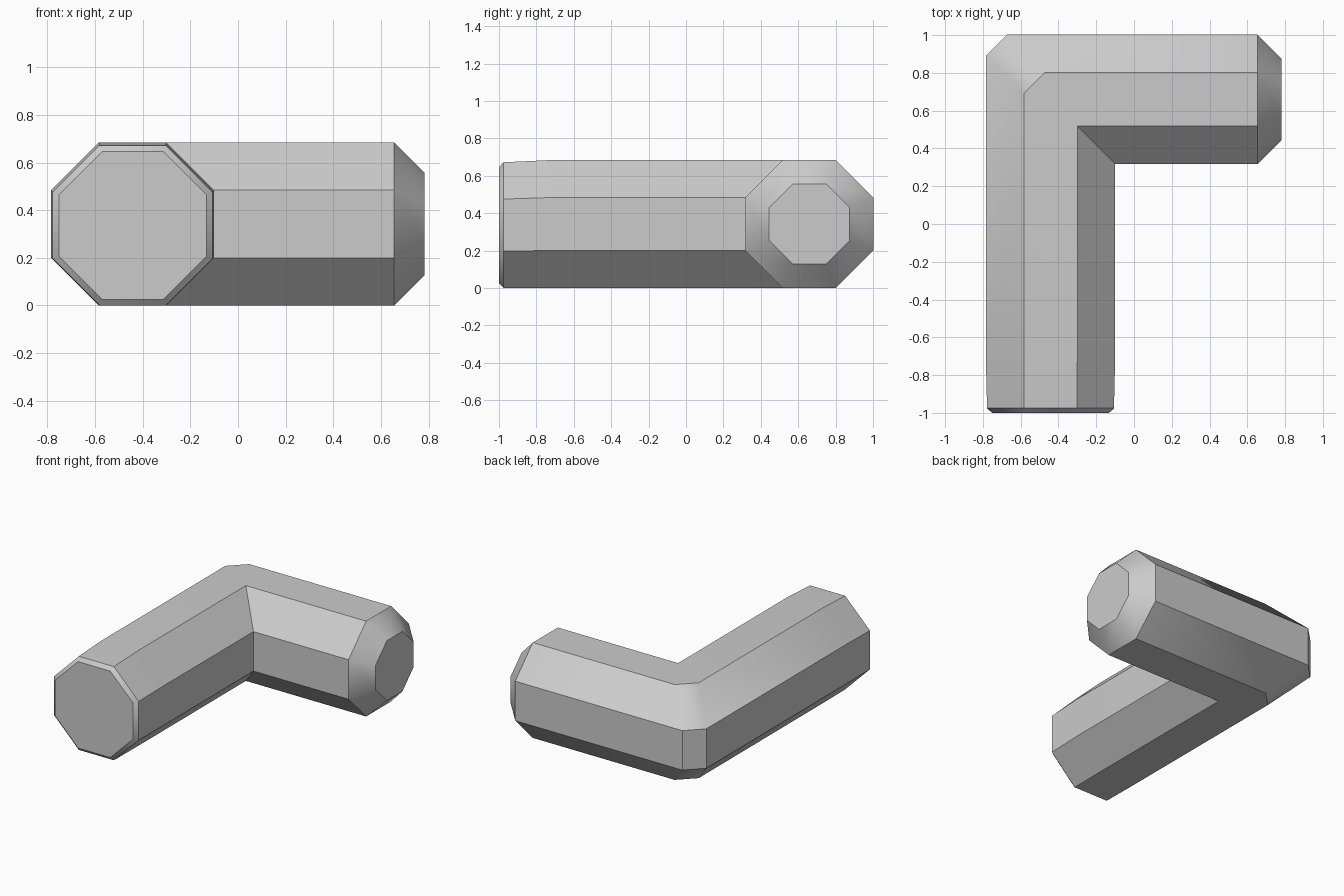
import bpy, bmesh, math

cube = bpy.data.objects.get("Cube")
if cube:
    bpy.data.objects.remove(cube, do_unlink=True)

AXIS_X, AXIS_Y, AXIS_Z = -0.442, 0.66, 0.342   # centre lines of the two arms
CHAMFER = 0.112                                # cut on the outer corner


def octagon(half):
    """Corners (u, v) of a regular octagon; u points to the outside of the bend."""
    r = half / math.cos(math.pi / 8)
    angles = [math.pi / 8 + i * math.pi / 4 for i in range(8)]
    return [(r * math.cos(a), r * math.sin(a)) for a in angles]


def long_ring(y, half, z=AXIS_Z):
    return [(AXIS_X - u, y, z + v) for u, v in octagon(half)]


def short_ring(x, half):
    return [(x, AXIS_Y + u, AXIS_Z + v) for u, v in octagon(half)]


def corner_ring(first):
    """Mitred ring, pulled back along one arm on the outer side."""
    ring = []
    for u, v in octagon(0.342):
        cut = CHAMFER if u > 0 else 0
        dx, dy = (0, -cut) if first else (cut, 0)
        ring.append((AXIS_X - u + dx, AXIS_Y + u + dy, AXIS_Z + v))
    return ring


# Rings from the front end, round the bend, to the left end
rings = [
    long_ring(-1.0, 0.31, 0.336),
    long_ring(-0.975, 0.336, 0.336),
    long_ring(-0.72, 0.342),
    corner_ring(True),
    corner_ring(False),
    short_ring(0.655, 0.342),
    short_ring(0.782, 0.215),
]

bm = bmesh.new()
loops = [[bm.verts.new(p) for p in ring] for ring in rings]
for a, b in zip(loops, loops[1:]):
    for i in range(8):
        j = (i + 1) % 8
        bm.faces.new((a[i], a[j], b[j], b[i]))
bm.faces.new(loops[0])
bm.faces.new(loops[-1])
# Merge the inner side of the mitre
bmesh.ops.remove_doubles(bm, verts=bm.verts, dist=0.0005)
bmesh.ops.recalc_face_normals(bm, faces=bm.faces)

mesh = bpy.data.meshes.new("bent_bar")
bm.to_mesh(mesh)
bm.free()
bar = bpy.data.objects.new("bent_bar", mesh)
bpy.context.collection.objects.link(bar)

# Plain grey material
grey = bpy.data.materials.new("light grey")
grey.use_nodes = True
color = (0.6, 0.6, 0.6, 1)
grey.diffuse_color = color
grey.node_tree.nodes["Principled BSDF"].inputs["Base Color"].default_value = color
mesh.materials.append(grey)

# Soft shading over the sloped outer corner, sharp edges elsewhere
bpy.ops.object.select_all(action="DESELECT")
bar.select_set(True)
bpy.context.view_layer.objects.active = bar
bpy.ops.object.shade_smooth_by_angle(angle=math.radians(33))
